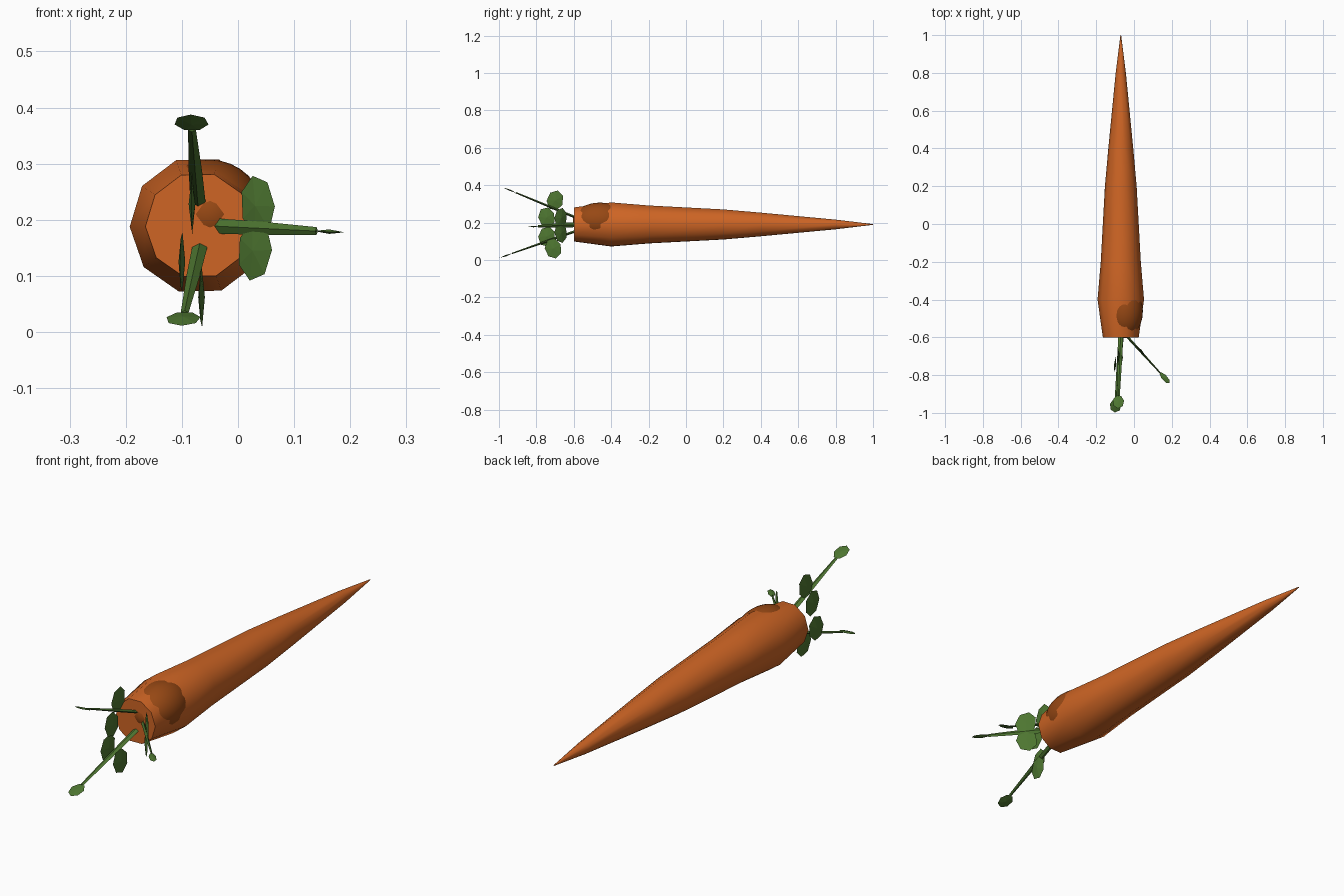
import bpy, bmesh, math
from mathutils import Vector, Matrix

cube = bpy.data.objects.get("Cube")
if cube:
    bpy.data.objects.remove(cube, do_unlink=True)


def material(name, rgb):
    m = bpy.data.materials.new(name)
    m.use_nodes = True
    m.diffuse_color = (*rgb, 1)
    node = next(n for n in m.node_tree.nodes if n.type == 'BSDF_PRINCIPLED')
    node.inputs["Base Color"].default_value = (*rgb, 1)
    node.inputs["Roughness"].default_value = 0.8
    return m


ORANGE = material("carrot orange", (0.62, 0.13, 0.018))
BROWN = material("dark orange", (0.31, 0.065, 0.007))
GREEN = material("leaf green", (0.075, 0.18, 0.03))


def finish(name, bm, mat):
    bmesh.ops.recalc_face_normals(bm, faces=bm.faces)
    mesh = bpy.data.meshes.new(name)
    bm.to_mesh(mesh)
    bm.free()
    mesh.materials.append(mat)
    obj = bpy.data.objects.new(name, mesh)
    bpy.context.collection.objects.link(obj)
    return obj


def smooth(obj, degrees):
    bpy.ops.object.select_all(action='DESELECT')
    obj.select_set(True)
    bpy.context.view_layer.objects.active = obj
    bpy.ops.object.shade_smooth_by_angle(angle=math.radians(degrees))


def loft(bm, rings):
    """Skin a list of equal vertex loops and close both ends."""
    for a, b in zip(rings, rings[1:]):
        for i in range(len(a)):
            j = (i + 1) % len(a)
            bm.faces.new((a[i], a[j], b[j], b[i]))
    bm.faces.new(rings[0])
    bm.faces.new(rings[-1])


# Ten-sided tapering root, lying along y
AXIS = Vector((-0.07, 0, 0.19))
profile = [(-0.6, 0.095), (-0.4, 0.123), (-0.2, 0.106), (0.2, 0.084),
           (0.4, 0.066), (0.8, 0.027), (1.0, 0.002)]
bm = bmesh.new()
rings = []
for y, r in profile:
    angles = [math.tau * i / 10 + 0.02 for i in range(10)]
    rings.append([bm.verts.new(AXIS + Vector((r * math.cos(a), y, r * math.sin(a))))
                  for a in angles])
loft(bm, rings)
smooth(finish("carrot_root", bm, ORANGE), 50)

# Dark blemish breaking through the shoulder and the crown
bm = bmesh.new()
bmesh.ops.create_uvsphere(
    bm, u_segments=24, v_segments=16, radius=1,
    matrix=Matrix.Translation((-0.05, -0.46, 0.21)) @ Matrix.Diagonal((0.097, 0.145, 0.097, 1)))
smooth(finish("dark_blemish", bm, BROWN), 60)


def stem(name, start, end, side, base_width):
    """Four-sided tapering stalk, wider along the side direction."""
    start, end = Vector(start), Vector(end)
    other = (end - start).normalized().cross(side)
    bm = bmesh.new()
    rings = []
    for t, w in ((0, base_width), (0.5, base_width * 0.85), (1, base_width * 0.5)):
        p = start.lerp(end, t)
        rings.append([bm.verts.new(p + d * w) for d in
                      (side, other * 0.5, -side, -other * 0.5)])
    loft(bm, rings)
    finish(name, bm, GREEN)


def leaf(name, center, along, across, length, width, bulge=0.006):
    """Seven-sided leaf, slightly domed on both faces."""
    center = Vector(center)
    normal = along.cross(across).normalized()
    bm = bmesh.new()
    rim = []
    for i in range(7):
        a = math.tau * i / 7
        rim.append(bm.verts.new(center + along * length * math.cos(a)
                                + across * width * math.sin(a)))
    for s in (1, -1):
        mid = bm.verts.new(center + normal * bulge * s)
        for i in range(7):
            bm.faces.new((rim[i], rim[(i + 1) % 7], mid))
    finish(name, bm, GREEN)


# Three sprigs: start, end, side of stalk, leaflet centres, tip half width
X, Z = Vector((1, 0, 0)), Vector((0, 0, 1))
sprigs = {
    "upper": ((-0.07, -0.56, 0.215), (-0.082, -0.91, 0.36), X,
              ((-0.082, -0.70, 0.318), (-0.082, -0.745, 0.228)), 0.031),
    "lower": ((-0.065, -0.56, 0.165), (-0.095, -0.93, 0.035), X,
              ((-0.1, -0.745, 0.125), (-0.065, -0.71, 0.062)), 0.031),
    "left": ((-0.06, -0.57, 0.19), (0.14, -0.79, 0.18), Z,
             ((0.035, -0.67, 0.225), (0.03, -0.67, 0.145)), 0.015),
}
for name, (start, end, side, centres, tip_width) in sprigs.items():
    d = (Vector(end) - Vector(start)).normalized()
    side = (side - d * side.dot(d)).normalized()
    stem(name + "_stem", start, end, side, 0.014)
    # Paired leaflets stand upright beside the stalk
    up = (Z - d * Z.dot(d)).normalized()
    for label, c, s in zip(("top", "bottom"), centres, (1, -1)):
        flat = Vector((d.x, d.y, 0)).normalized()
        leaf(f"{name}_{label}_leaflet", c, (Z * s - flat * 0.25).normalized(),
             (flat + Z * s * 0.25).normalized(), 0.055, 0.045)
    # Tip leaf lies flat across the end of the stalk
    flat_side = d.cross(up).normalized()
    leaf(name + "_tip_leaf", Vector(end) + d * 0.034, d, flat_side,
         0.038, tip_width, 0.004)
